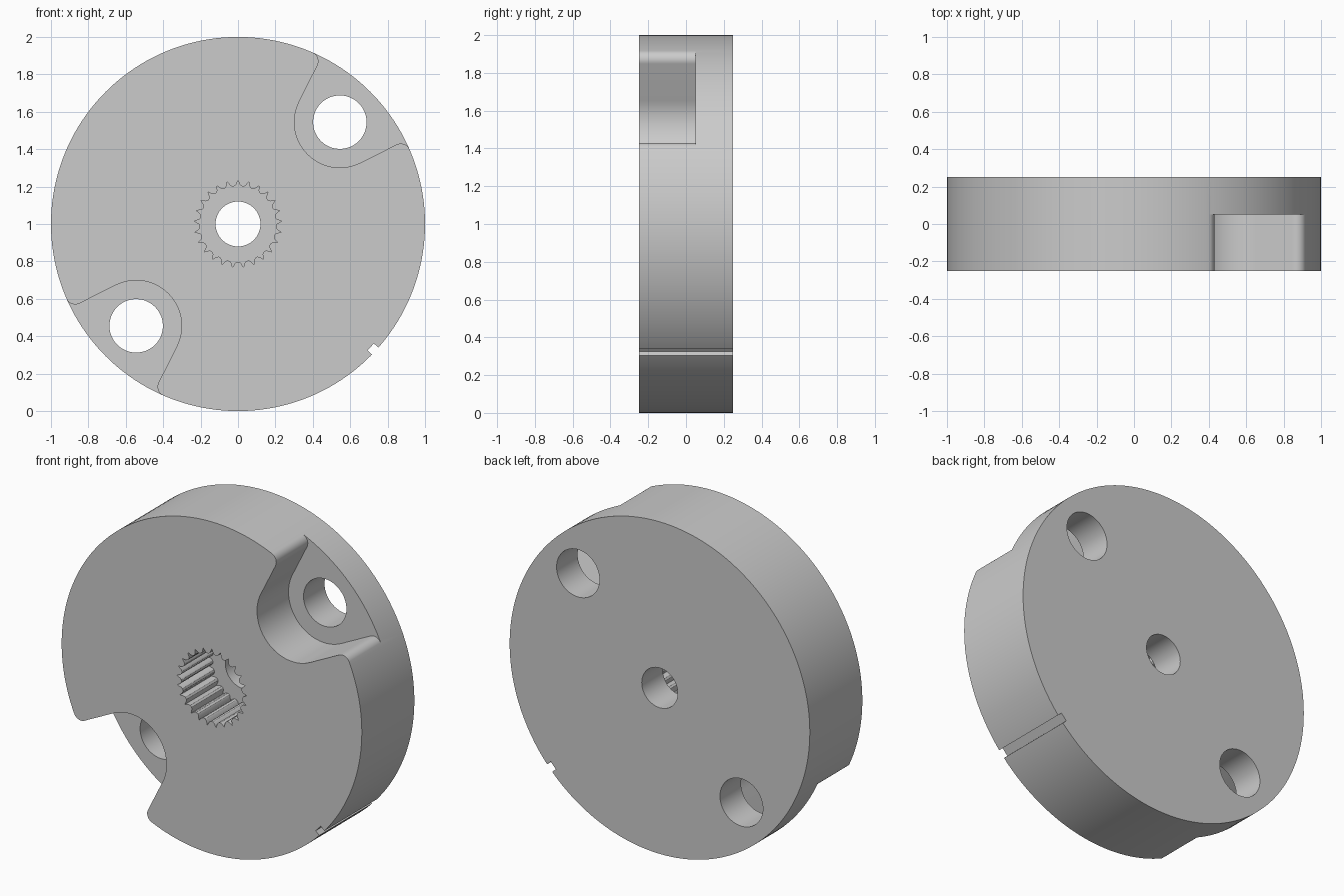
import bpy, bmesh
from math import sin, cos, tau, pi, sqrt, atan2, radians

cube = bpy.data.objects.get("Cube")
if cube:
    bpy.data.objects.remove(cube)

RADIUS, HALF, FLOOR = 1.0, 0.25, 0.05   # disc radius, half thickness, pocket floor
BOLT_DIST, BOLT_R = 0.77, 0.143         # bolt hole distance from axis and radius
POCKET_R, FILLET, FLARE = 0.243, 0.05, radians(18.4)


def arc(cx, cz, r, a0, a1, n):
    return [(cx + r * cos(a0 + (a1 - a0) * i / n),
             cz + r * sin(a0 + (a1 - a0) * i / n)) for i in range(n + 1)]


def circle(cx, cz, r, n):
    return arc(cx, cz, r, 0, tau, n)[:-1]


def turn(pts, a):
    return [(x * cos(a) - z * sin(a), x * sin(a) + z * cos(a)) for x, z in pts]


def prism(name, pts, y0, y1):
    """Extrude an outline around the disc axis from y0 to y1."""
    bm = bmesh.new()
    face = bm.faces.new([bm.verts.new((x, y0, z + RADIUS)) for x, z in pts])
    ext = bmesh.ops.extrude_face_region(bm, geom=[face])
    moved = [v for v in ext["geom"] if isinstance(v, bmesh.types.BMVert)]
    bmesh.ops.translate(bm, verts=moved, vec=(0, y1 - y0, 0))
    bmesh.ops.recalc_face_normals(bm, faces=bm.faces)
    mesh = bpy.data.meshes.new(name)
    bm.to_mesh(mesh)
    bm.free()
    obj = bpy.data.objects.new(name, mesh)
    bpy.context.collection.objects.link(obj)
    return obj


def pocket_outline():
    """Flared pocket opening along +x, with rounded mouth corners."""
    # Fillet centre touches both the flared side and the rim
    off = POCKET_R + FILLET
    px, pz = BOLT_DIST - off * sin(FLARE), off * cos(FLARE)
    b = px * cos(FLARE) + pz * sin(FLARE)
    t = -b + sqrt(b * b - px * px - pz * pz + (RADIUS - FILLET) ** 2)
    fx, fz = px + t * cos(FLARE), pz + t * sin(FLARE)
    rim = atan2(fz, fx)
    side = arc(fx, fz, FILLET, rim, FLARE - pi / 2, 10)
    upper = [(1.2 * cos(rim), 1.2 * sin(rim))] + side
    back = arc(BOLT_DIST, 0, POCKET_R, pi / 2 + FLARE, 3 * pi / 2 - FLARE, 32)
    return upper + back + [(x, -z) for x, z in reversed(upper)]


def spline_outline(teeth=25):
    pts = []
    for i in range(teeth):
        for step, r in ((0, 0.234), (0.2, 0.210), (0.38, 0.203), (0.62, 0.203), (0.8, 0.210)):
            a = pi / 2 + tau * (i + step) / teeth
            pts.append((r * cos(a), r * sin(a)))
    return pts


# Main disc
disc = prism("coupling_disc", circle(0, 0, RADIUS, 160), -HALF, HALF)

# Cutters: two bolt pockets with holes, splined socket, shaft hole, rim notch
cutters = []
for side, angle in (("left", pi / 4), ("right", 5 * pi / 4)):
    cutters.append(prism(side + "_pocket_cutter", turn(pocket_outline(), angle), -0.4, FLOOR))
    cutters.append(prism(side + "_bolt_cutter",
                         turn(circle(BOLT_DIST, 0, BOLT_R, 48), angle), -0.4, 0.4))
cutters.append(prism("socket_cutter", spline_outline(), -0.4, FLOOR))
cutters.append(prism("shaft_cutter", circle(0, 0, 0.12, 48), -0.4, 0.4))
notch = [(0.967, -0.025), (1.1, -0.025), (1.1, 0.025), (0.967, 0.025)]
cutters.append(prism("notch_cutter", turn(notch, radians(-42.8)), -0.4, 0.4))

bpy.ops.object.select_all(action='DESELECT')
bpy.context.view_layer.objects.active = disc
disc.select_set(True)
for cutter in cutters:
    cutter.hide_render = True
    mod = disc.modifiers.new(cutter.name, 'BOOLEAN')
    mod.operation, mod.solver, mod.object = 'DIFFERENCE', 'EXACT', cutter
    bpy.ops.object.modifier_apply(modifier=mod.name)
    bpy.data.objects.remove(cutter)

# Plain grey finish
grey = bpy.data.materials.new("plain_grey")
grey.use_nodes = True
colour = (0.6, 0.6, 0.6, 1)
grey.diffuse_color = colour
grey.node_tree.nodes["Principled BSDF"].inputs["Base Color"].default_value = colour
disc.data.materials.clear()
disc.data.materials.append(grey)
bpy.ops.object.shade_smooth_by_angle(angle=radians(30))
